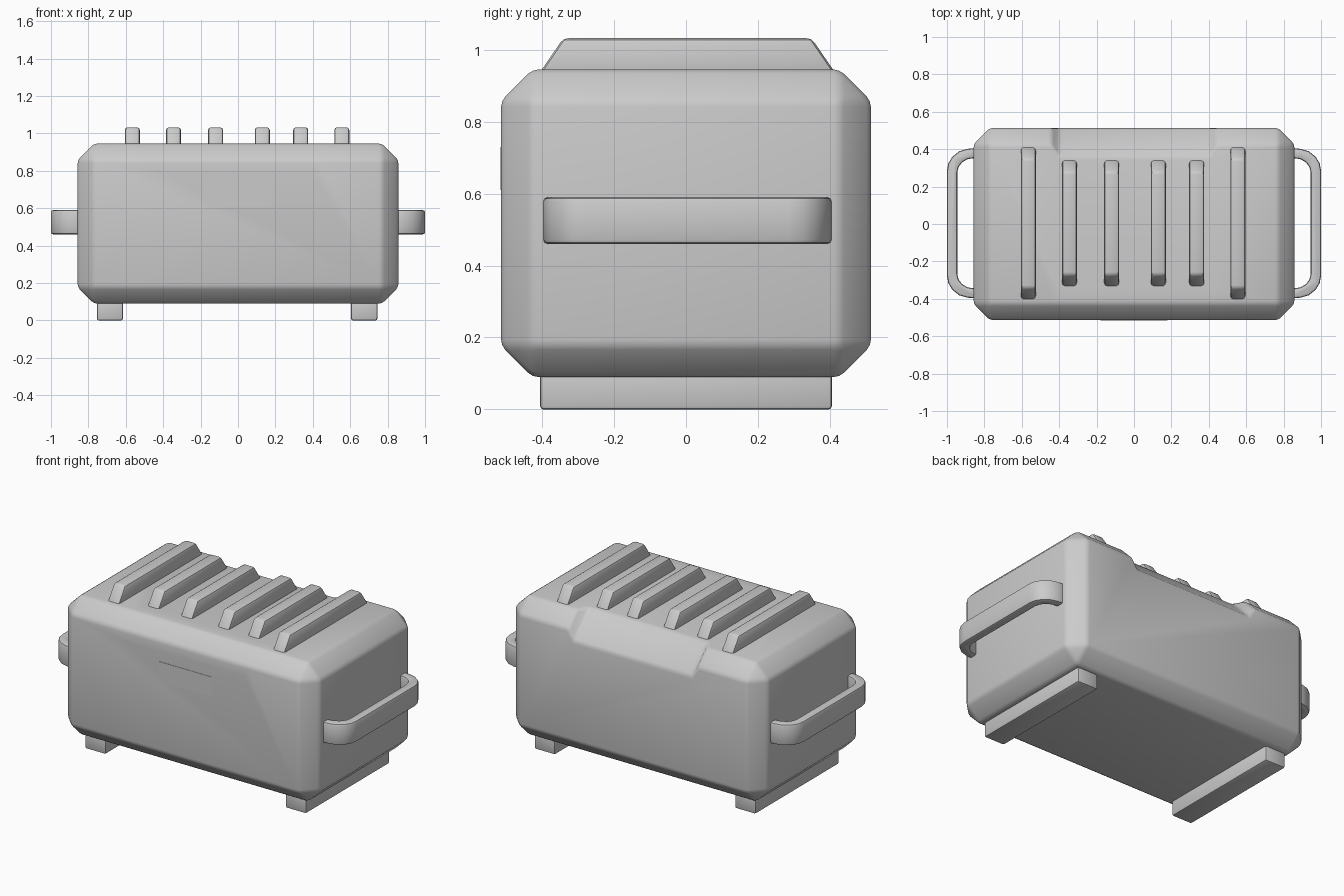
import bpy, bmesh, math
from mathutils import Vector

old = bpy.data.objects.get("Cube")
if old:
    bpy.data.objects.remove(old, do_unlink=True)

grey = bpy.data.materials.new("plain_grey")
grey.use_nodes = True
grey.diffuse_color = (0.6, 0.6, 0.6, 1)
grey.node_tree.nodes["Principled BSDF"].inputs["Base Color"].default_value = (0.6, 0.6, 0.6, 1)


def make_object(name, bm):
    bmesh.ops.recalc_face_normals(bm, faces=bm.faces)
    mesh = bpy.data.meshes.new(name)
    bm.to_mesh(mesh)
    bm.free()
    mesh.materials.append(grey)
    obj = bpy.data.objects.new(name, mesh)
    bpy.context.collection.objects.link(obj)
    return obj


def activate(obj):
    bpy.ops.object.select_all(action="DESELECT")
    obj.select_set(True)
    bpy.context.view_layer.objects.active = obj


def finish(obj, width, segments=2):
    """Round off the edges and shade smoothly."""
    mod = obj.modifiers.new("soft_edges", "BEVEL")
    mod.width = width
    mod.segments = segments
    mod.limit_method = "ANGLE"
    mod.angle_limit = math.radians(25)
    activate(obj)
    bpy.ops.object.modifier_apply(modifier=mod.name)
    bpy.ops.object.shade_smooth_by_angle(angle=math.radians(35))


def box(low, high):
    bm = bmesh.new()
    bmesh.ops.create_cube(bm, size=1)
    low, high = Vector(low), Vector(high)
    for v in bm.verts:
        v.co = (low + high) / 2 + v.co * (high - low)
    return bm


def prism(outline, depth):
    """Extrude a closed outline of 3D points along a vector."""
    bm = bmesh.new()
    face = bm.faces.new([bm.verts.new(p) for p in outline])
    moved = bmesh.ops.extrude_face_region(bm, geom=[face])["geom"]
    verts = [g for g in moved if isinstance(g, bmesh.types.BMVert)]
    bmesh.ops.translate(bm, verts=verts, vec=depth)
    return bm


# Main case with chamfered edges
bm = box((-0.857, -0.514, 0.09), (0.857, 0.514, 0.945))
bmesh.ops.bevel(bm, geom=bm.edges[:], offset=0.087, segments=1, affect="EDGES")
case = make_object("case", bm)

# Deeper chamfer in the middle of both long top edges
for side in (-1, 1):
    bm = bmesh.new()
    bmesh.ops.create_cube(bm, size=2)
    for v in bm.verts:
        sx, along, out = v.co
        outer = 0.1 if out > 0 else 0.0
        half = 0.52 if out > 0 else 0.4
        v.co = (sx * half, side * (0.45 + 0.25 * along + outer),
                0.855 - 0.25 * along + outer)
    cutter = make_object("chamfer_cutter", bm)
    cutter.hide_render = True
    cut = case.modifiers.new("cut", "BOOLEAN")
    cut.operation = "DIFFERENCE"
    cut.solver = "EXACT"
    cut.object = cutter
    activate(case)
    bpy.ops.object.modifier_apply(modifier=cut.name)
    bpy.data.objects.remove(cutter, do_unlink=True)
finish(case, 0.016)

# Ribs across the lid, the outermost pair longer
for i, x in enumerate((-0.565, -0.345, -0.12, 0.13, 0.335, 0.555)):
    half = 0.415 if i in (0, 5) else 0.345
    profile = [(-half, 0.93), (half, 0.93), (half - 0.07, 1.032), (-half + 0.07, 1.032)]
    bm = prism([(x - 0.04, y + 0.004, z) for y, z in profile], (0.08, 0, 0))
    finish(make_object(f"lid_rib_{i + 1}", bm), 0.014)

# Foot rails
for name, x in (("right_foot", -0.685), ("left_foot", 0.675)):
    foot = make_object(name, box((x - 0.07, -0.406, 0), (x + 0.07, 0.406, 0.12)))
    finish(foot, 0.01)

# Bent carrying handles
outer = [(0.84, 0.402), (0.89, 0.398), (0.935, 0.385), (0.972, 0.355), (0.993, 0.32), (1, 0.28)]
inner = [(0.945, 0.27), (0.938, 0.3), (0.92, 0.325), (0.89, 0.343), (0.84, 0.35)]
for name, side in (("right_handle", -1), ("left_handle", 1)):
    ring = outer + [(x, -y) for x, y in reversed(outer)]
    ring += [(x, -y) for x, y in reversed(inner)] + inner
    bm = prism([(side * x, y + 0.004, 0.46) for x, y in ring], (0, 0, 0.13))
    finish(make_object(name, bm), 0.012)

# Thin blank plate on the front
make_object("front_plate", box((-0.18, -0.516, 0.61), (0.18, -0.51, 0.73)))
